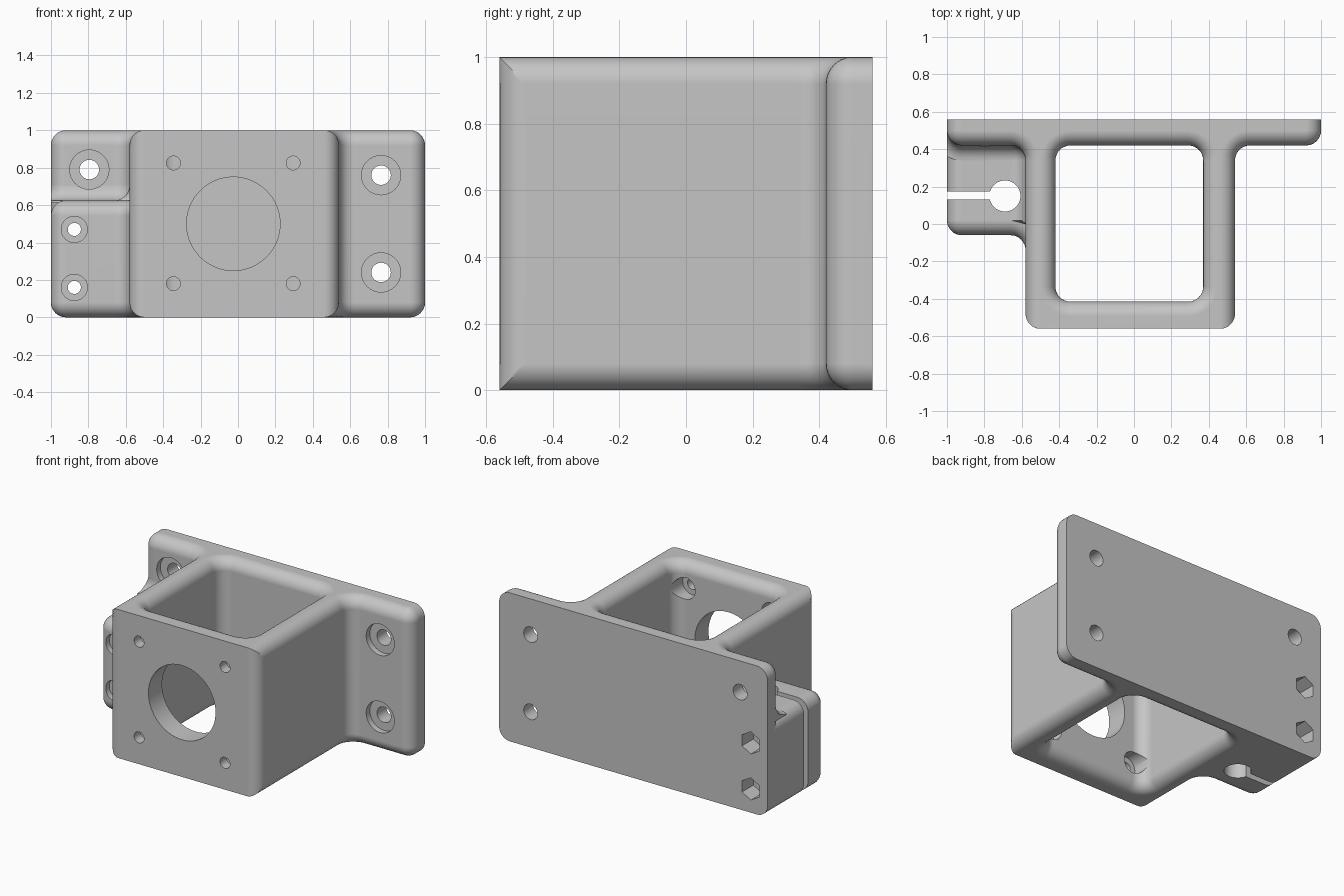
import bpy, bmesh, math

if "Cube" in bpy.data.objects:
    bpy.data.objects.remove(bpy.data.objects["Cube"])

R = 0.08      # common fillet radius
N = 8         # segments per quarter fillet

grey = bpy.data.materials.new("light_grey")
grey.diffuse_color = (0.56, 0.56, 0.56, 1)
grey.use_nodes = True
grey.node_tree.nodes["Principled BSDF"].inputs["Base Color"].default_value = grey.diffuse_color


def arc(cx, cy, r, a0, a1):
    angles = [math.radians(a0 + (a1 - a0) * i / N) for i in range(N + 1)]
    return [(cx + r * math.cos(a), cy + r * math.sin(a)) for a in angles]


def loft(name, layers):
    """Closed solid through rings of 3D points with equal counts."""
    bm = bmesh.new()
    rings = [[bm.verts.new(p) for p in layer] for layer in layers]
    n = len(rings[0])
    for a, b in zip(rings, rings[1:]):
        for i in range(n):
            j = (i + 1) % n
            bm.faces.new((a[i], a[j], b[j], b[i]))
    bm.faces.new(rings[0][::-1])
    bm.faces.new(rings[-1])
    bmesh.ops.remove_doubles(bm, verts=bm.verts[:], dist=1e-5)
    bmesh.ops.recalc_face_normals(bm, faces=bm.faces[:])
    me = bpy.data.meshes.new(name)
    bm.to_mesh(me)
    bm.free()
    me.materials.append(grey)
    ob = bpy.data.objects.new(name, me)
    bpy.context.collection.objects.link(ob)
    return ob


def fillet_steps(r):
    """(inset, height) pairs of a quarter round, from the flat face outwards."""
    out = []
    for i in range(N + 1):
        t = math.pi / 2 * i / N
        out.append((r * (1 - math.sin(t)), r * (1 - math.cos(t))))
    return out


def stack(outline, top, r):
    """Layers of an outline with rounded bottom and top edges."""
    s = fillet_steps(r)
    levels = s + [(d, top - h) for d, h in reversed(s)]
    return [[(x, y, z) for x, y in outline(d)] for d, z in levels]


# Main body: back plate and motor box, one outline
def half(d, w):
    t = math.degrees(math.acos(max(0, min(1, (R - d) / R))))
    return ([(-1 + d, 0.56)]
            + arc(-1 + R, 0.42 + R, R - d, 180, 270)
            + arc(-w - R, 0.42 - R, R + d, 90, 0)
            + arc(-w + R, -0.56 + R, R, 180 + t, 270))


def body_outline(d):
    return half(d, 0.58) + [(-x, y) for x, y in reversed(half(d, 0.54))]


body = loft("plate_and_box", stack(body_outline, 1.0, R))


# Clamp block on the left
def clamp_outline(d):
    return ([(-0.5, 0.5), (-1 + d, 0.5)]
            + arc(-1 + R, -0.06 + R, R - d, 180, 270)
            + arc(-0.58 - R, -0.06 - R, R + d, 90, 0)
            + [(-0.5, -0.14)])


CT = 0.625
clamp = loft("clamp_block", stack(clamp_outline, CT, R))


# Concave fillet between clamp top, plate and box
def cove_outline(e):
    t = math.degrees(math.acos(R / (R + e)))
    return ([(-0.5, 0.5), (-1, 0.5)]
            + arc(-1 + R, 0.42 + R, R + e, 180 + t, 270)
            + arc(-0.58 - R, 0.42 - R, R - e, 90, 0)
            + [(-0.58 - e, 0.02), (-0.58, 0), (-0.5, 0)])


cove_levels = [(R, CT - 0.01)] + [(e, CT + h) for e, h in fillet_steps(R)]
cove = loft("clamp_fillet",
            [[(x, y, z) for x, y in cove_outline(e)] for e, z in cove_levels])

# Cutters
cutters = []


def opening(d):
    x0, x1, y0, y1 = -0.42 + R, 0.37 - R, -0.415 + R, 0.42 - R
    r = R + d
    return (arc(x1, y1, r, 0, 90) + arc(x0, y1, r, 90, 180)
            + arc(x0, y0, r, 180, 270) + arc(x1, y0, r, 270, 360))


FR = 0.078
mid = stack(opening, 1.0, FR)
low = [(x, y, -0.05) for x, y in opening(FR)]
high = [(x, y, 1.05) for x, y in opening(FR)]
cutters.append(loft("opening_cutter", [low] + mid + [high]))


def bore(x, z, steps, n=32):
    """Stepped hole along y from (y, radius) pairs."""
    rings = []
    for y, r in steps:
        rings.append([(x + r * math.cos(math.pi / 2 + 2 * math.pi * i / n), y,
                       z + r * math.sin(math.pi / 2 + 2 * math.pi * i / n))
                      for i in range(n)])
    cutters.append(loft("bore_cutter", rings))


# motor boss hole and its four screws
bore(-0.025, 0.5, [(-0.7, 0.25), (-0.3, 0.25)], 64)
for x in (-0.345, 0.295):
    for z in (0.18, 0.825):
        bore(x, z, [(-0.7, 0.037), (-0.49, 0.037), (-0.49, 0.073), (-0.335, 0.073)])
# plate mounting holes
for x, z in ((-0.795, 0.79), (0.765, 0.76), (0.765, 0.24)):
    bore(x, z, [(0.3, 0.105), (0.46, 0.105), (0.46, 0.052), (0.7, 0.052)])
# clamp screws with hexagonal nut pockets
for z in (0.16, 0.47):
    bore(-0.875, z, [(-0.2, 0.07), (-0.02, 0.07), (-0.02, 0.035), (0.7, 0.035)])
    bore(-0.875, z, [(0.44, 0.075), (0.7, 0.075)], 6)
# rod hole and clamp slot
rod = [(-0.69 + 0.083 * math.cos(math.pi * i / 20),
        0.15 + 0.083 * math.sin(math.pi * i / 20)) for i in range(40)]
slot = [(-1.1, 0.13), (-0.7, 0.13), (-0.7, 0.173), (-1.1, 0.173)]
for prof in (rod, slot):
    cutters.append(loft("clamp_cutter",
                        [[(x, y, z) for x, y in prof] for z in (-0.1, 0.85)]))

# Apply the cuts, then smooth
parts = (body, clamp, cove)
for ob in parts:
    for c in cutters:
        c.hide_render = True
        m = ob.modifiers.new("cut", 'BOOLEAN')
        m.operation = 'DIFFERENCE'
        m.solver = 'EXACT'
        m.object = c
bpy.context.view_layer.update()
dg = bpy.context.evaluated_depsgraph_get()
results = [bpy.data.meshes.new_from_object(ob.evaluated_get(dg)) for ob in parts]
for ob, me in zip(parts, results):
    ob.modifiers.clear()
    ob.data = me
for c in cutters:
    bpy.data.objects.remove(c, do_unlink=True)

for ob in parts:
    bpy.ops.object.select_all(action='DESELECT')
    ob.select_set(True)
    bpy.context.view_layer.objects.active = ob
    bpy.ops.object.shade_smooth_by_angle(angle=math.radians(30))
    wn = ob.modifiers.new("even_normals", 'WEIGHTED_NORMAL')
    wn.keep_sharp = True
